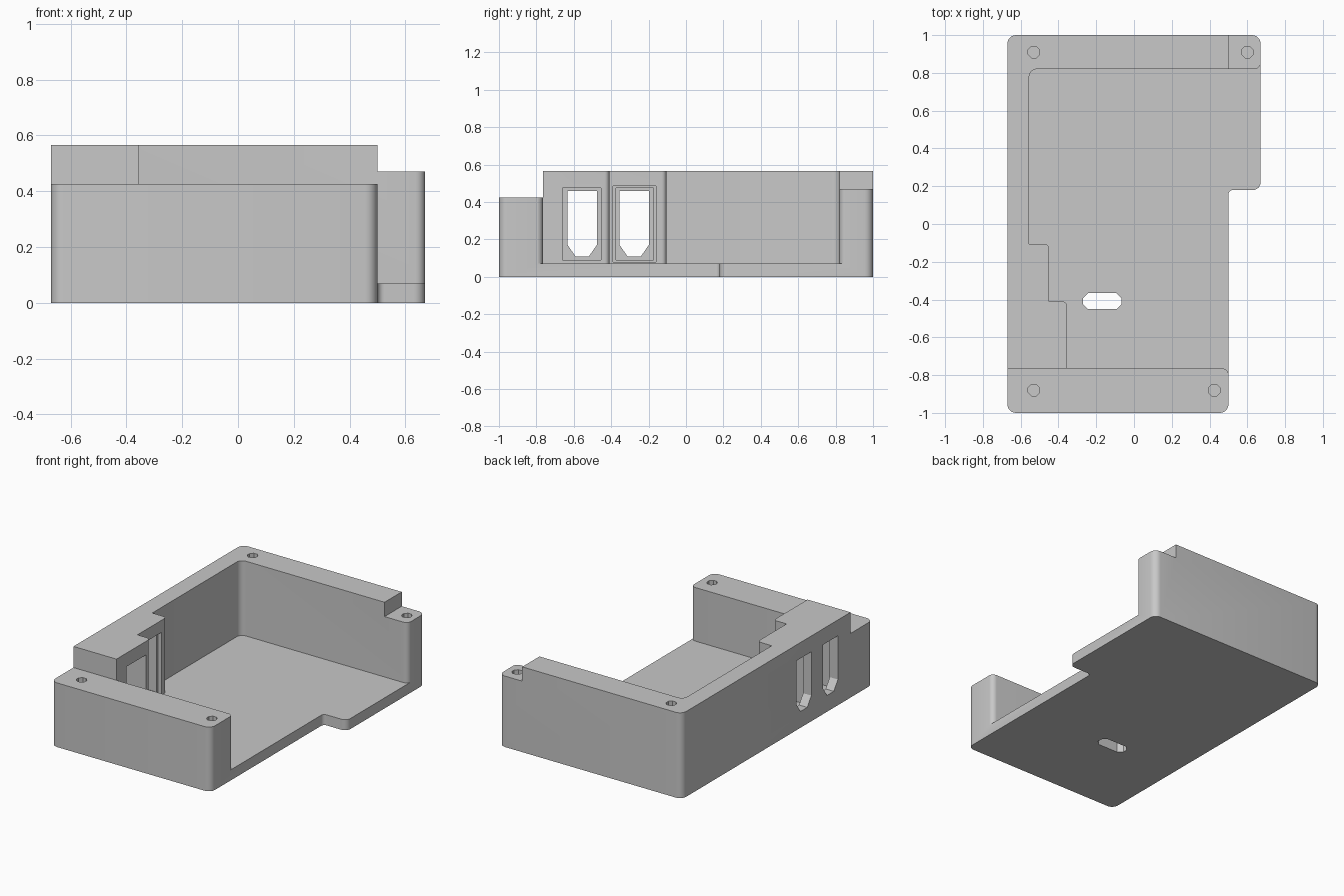
import bpy, bmesh, math
from mathutils import Vector

cube = bpy.data.objects.get("Cube")
if cube:
    bpy.data.objects.remove(cube, do_unlink=True)

WALL_TOP = 0.565
FLOOR = 0.07

grey = bpy.data.materials.new("plain grey")
grey.use_nodes = True
grey.diffuse_color = (0.58, 0.58, 0.58, 1)
grey.node_tree.nodes["Principled BSDF"].inputs["Base Color"].default_value = (0.58, 0.58, 0.58, 1)


def rounded(corners, steps=6):
    """Outline from (x, y, radius) right-angled corners."""
    out = []
    for i, (x, y, r) in enumerate(corners):
        p = Vector((x, y))
        if not r:
            out.append(p)
            continue
        a = (Vector(corners[i - 1][:2]) - p).normalized()
        b = (Vector(corners[(i + 1) % len(corners)][:2]) - p).normalized()
        c = p + (a + b) * r
        for k in range(steps + 1):
            t = math.pi / 2 * k / steps
            out.append(c - r * (b * math.cos(t) + a * math.sin(t)))
    return out


def prism(name, outline, lo, hi, axis="z"):
    """Extrude an outline along z (x, y points) or along x (y, z points)."""
    def place(p, d):
        return (p[0], p[1], d) if axis == "z" else (d, p[0], p[1])
    bm = bmesh.new()
    low = [bm.verts.new(place(p, lo)) for p in outline]
    high = [bm.verts.new(place(p, hi)) for p in outline]
    bm.faces.new(low)
    bm.faces.new(high)
    n = len(low)
    for i in range(n):
        j = (i + 1) % n
        bm.faces.new((low[i], low[j], high[j], high[i]))
    bmesh.ops.recalc_face_normals(bm, faces=bm.faces)
    mesh = bpy.data.meshes.new(name)
    bm.to_mesh(mesh)
    bm.free()
    mesh.materials.append(grey)
    obj = bpy.data.objects.new(name, mesh)
    bpy.context.collection.objects.link(obj)
    return obj


def box(x0, x1, y0, y1):
    return [(x0, y0), (x1, y0), (x1, y1), (x0, y1)]


# Full-height body with a side tab at the rear
body = prism("enclosure_body", rounded([
    (-0.67, -1, 0.045), (0.5, -1, 0.045), (0.5, 0.18, 0.025),
    (0.67, 0.18, 0.04), (0.67, 1, 0.045), (-0.67, 1, 0.045)]), 0, WALL_TOP)
bpy.context.view_layer.objects.active = body
body.select_set(True)


def cut(outline, lo, hi, axis="z"):
    cutter = prism("cutter", outline, lo, hi, axis)
    cutter.hide_render = True
    mod = body.modifiers.new("cut", "BOOLEAN")
    mod.operation = "DIFFERENCE"
    mod.solver = "EXACT"
    mod.object = cutter
    bpy.ops.object.modifier_apply(modifier=mod.name)
    bpy.data.objects.remove(cutter, do_unlink=True)


# Stepped interior, open on the left side
cut(rounded([
    (-0.555, 0.82, 0.04), (-0.555, -0.105, 0), (-0.45, -0.105, 0.025),
    (-0.45, -0.41, 0), (-0.355, -0.41, 0.025), (-0.355, -0.765, 0),
    (0.501, -0.765, 0.035), (0.501, -0.8, 0), (0.9, -0.8, 0),
    (0.9, 0.855, 0), (0.671, 0.855, 0), (0.671, 0.82, 0.035)]), FLOOR, 1)

# Lowered front wall and lowered rear corner
cut(box(-0.9, 0.9, -1.2, -0.765), 0.425, 1)
cut(box(0.5, 0.9, 0.6, 1.2), 0.47, 1)

# Deep pockets inside the thick side wall, with a shallow rim on one
cut(box(-0.66, -0.455, 0.09, 0.475), -0.61, -0.3, "x")
cut(box(-0.375, -0.175, 0.09, 0.475), -0.61, -0.4, "x")
cut(box(-0.39, -0.16, 0.08, 0.485), -0.475, -0.4, "x")

# Pointed slots through the outer skin
for y in (-0.555, -0.277):
    cut([(y - 0.078, 0.46), (y - 0.078, 0.17), (y - 0.035, 0.108),
         (y + 0.035, 0.108), (y + 0.078, 0.17), (y + 0.078, 0.46)], -0.8, -0.59, "x")

# Elongated hole in the floor
cx, cy = -0.168, -0.408
half = [(0.102, -0.016), (0.102, 0.016), (0.075, 0.043), (-0.075, 0.043)]
cut([(cx + s * x, cy + s * y) for s in (1, -1) for x, y in half
     ] [:4] + [(cx - 0.102, cy + 0.016), (cx - 0.102, cy - 0.016),
               (cx - 0.075, cy - 0.043), (cx + 0.075, cy - 0.043)], -0.2, 0.2)

# Blind screw holes
for x, y, top in ((-0.53, 0.91, WALL_TOP), (0.6, 0.91, 0.47),
                  (-0.53, -0.88, 0.425), (0.425, -0.88, 0.425)):
    ring = [(x + 0.033 * math.cos(math.pi * (k + 0.5) / 4),
             y + 0.033 * math.sin(math.pi * (k + 0.5) / 4)) for k in range(8)]
    cut(ring, top - 0.25, 1)

bpy.ops.object.shade_smooth_by_angle(angle=math.radians(30))
